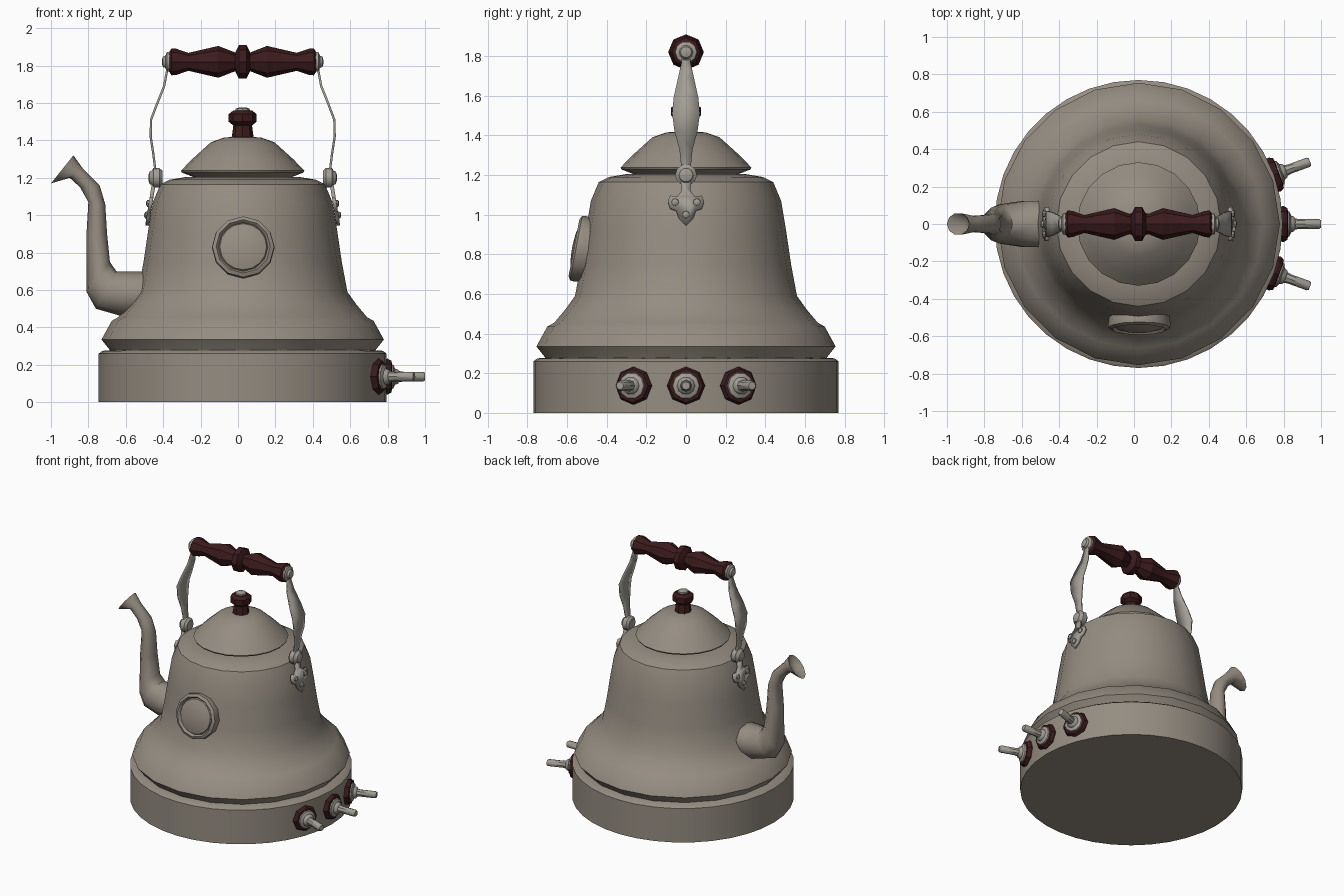
import bpy, bmesh
from math import cos, sin, pi, radians
from mathutils import Matrix, Vector

cube = bpy.data.objects.get("Cube")
if cube:
    bpy.data.objects.remove(cube)


def material(name, rgb):
    m = bpy.data.materials.new(name)
    m.use_nodes = True
    m.diffuse_color = (*rgb, 1)
    m.node_tree.nodes["Principled BSDF"].inputs["Base Color"].default_value = (*rgb, 1)
    return m


ENAMEL = material("warm grey enamel", (0.30, 0.265, 0.22))
STEEL = material("pale steel", (0.36, 0.34, 0.30))
WOOD = material("dark red wood", (0.045, 0.011, 0.012))
CX = 0.025  # axis of the pot


def finish(name, bm, mat, matrix=Matrix(), thickness=0, sharp=40):
    bmesh.ops.remove_doubles(bm, verts=bm.verts, dist=0.0001)
    bmesh.ops.recalc_face_normals(bm, faces=bm.faces)
    bm.transform(matrix)
    me = bpy.data.meshes.new(name)
    bm.to_mesh(me)
    bm.free()
    me.materials.append(mat)
    me.shade_smooth()
    me.set_sharp_from_angle(angle=radians(sharp))
    ob = bpy.data.objects.new(name, me)
    bpy.context.scene.collection.objects.link(ob)
    if thickness:
        mod = ob.modifiers.new("thickness", "SOLIDIFY")
        mod.thickness, mod.offset = thickness, 0
    return ob


def loft(name, rings, mat, matrix=Matrix(), sharp=40):
    """Skin closed rings of points and cap both ends."""
    bm = bmesh.new()
    loops = [[bm.verts.new(p) for p in ring] for ring in rings]
    n = len(loops[0])
    for a, b in zip(loops, loops[1:]):
        for i in range(n):
            j = (i + 1) % n
            bm.faces.new((a[i], a[j], b[j], b[i]))
    bm.faces.new(loops[0][::-1])
    bm.faces.new(loops[-1])
    return finish(name, bm, mat, matrix, sharp=sharp)


def lathe(name, profile, mat, sides, matrix=Matrix(), sharp=40):
    """Turn (radius, height) pairs about the local z axis."""
    rings = [[(r * cos(2 * pi * i / sides), r * sin(2 * pi * i / sides), h)
              for i in range(sides)] for r, h in profile]
    return loft(name, rings, mat, matrix, sharp)


def aimed(position, direction):
    turn = Vector(direction).to_track_quat("Z", "Y").to_matrix().to_4x4()
    return Matrix.Translation(position) @ turn


axis = Matrix.Translation((CX, 0, 0))

# Pot with base, bulging ring and sloping wall
lathe("base", [(0.77, 0), (0.77, 0.26), (0.75, 0.275), (0.68, 0.28)], ENAMEL, 36, axis)
lathe("body", [(0.70, 0.26), (0.715, 0.285), (0.755, 0.335), (0.70, 0.435), (0.665, 0.455),
               (0.61, 0.52), (0.56, 0.59), (0.53, 0.75), (0.505, 0.92), (0.48, 1.07),
               (0.44, 1.165), (0.39, 1.19), (0.30, 1.205), (0.24, 1.205)], ENAMEL, 20, axis)

# Lid and its finial
lathe("lid", [(0.24, 1.195), (0.325, 1.228), (0.33, 1.238), (0.27, 1.30), (0.17, 1.39),
              (0.10, 1.415), (0.03, 1.42)], ENAMEL, 20, axis)
lathe("lid_knob", [(0.06, 1.41), (0.055, 1.44), (0.05, 1.48), (0.075, 1.50), (0.075, 1.54),
                   (0.05, 1.56)], WOOD, 8, axis, 30)
lathe("lid_knob_cap", [(0.04, 1.555), (0.037, 1.57), (0.015, 1.577)], STEEL, 8, axis)

# Spout: each ring runs between an outer and an inner outline point, with a half width
spout = [((-0.48, 0.46), (-0.46, 0.70), 0.13), ((-0.62, 0.46), (-0.55, 0.70), 0.13),
         ((-0.76, 0.50), (-0.65, 0.70), 0.11), ((-0.81, 0.59), (-0.685, 0.75), 0.09),
         ((-0.81, 0.90), (-0.70, 0.90), 0.07), ((-0.80, 1.07), (-0.71, 1.06), 0.058),
         ((-0.845, 1.15), (-0.74, 1.16), 0.05), ((-0.90, 1.20), (-0.83, 1.25), 0.045),
         ((-1.0, 1.17), (-0.88, 1.32), 0.06), ((-0.93, 1.21), (-0.885, 1.26), 0.03)]
rings = []
for outer, inner, w in spout:
    a, b = Vector((outer[0], 0, outer[1])), Vector((inner[0], 0, inner[1]))
    rings.append([(a + b) / 2 + (a - b) / 2 * cos(i * pi / 5) + Vector((0, w * sin(i * pi / 5), 0))
                  for i in range(10)])
loft("spout", rings, ENAMEL, sharp=50)

# Turned wooden grip
half = [(0.09, 0.02), (0.05, 0.04), (0.085, 0.13), (0.048, 0.29), (0.07, 0.355),
        (0.072, 0.38), (0.05, 0.395)]
grip = [(r, -t) for r, t in reversed(half)] + half
lathe("handle_grip", grip, WOOD, 8, aimed((CX, 0, 1.82), (1, 0, 0)), 30)

# Handle straps, pivots and riveted brackets on both sides
strap = [(0.40, 1.84, 0.03), (0.405, 1.77, 0.022), (0.42, 1.69, 0.04), (0.46, 1.59, 0.062),
         (0.49, 1.51, 0.07), (0.492, 1.42, 0.058), (0.478, 1.33, 0.033), (0.468, 1.25, 0.025),
         (0.468, 1.18, 0.03)]
trefoil = [(0.028, 1.19), (0.022, 1.12), (0.045, 1.09), (0.08, 1.095), (0.092, 1.065),
           (0.08, 1.03), (0.05, 1.02), (0.035, 0.98), (0, 0.945)]
outline = trefoil + [(-y, z) for y, z in trefoil[-2::-1]]


def bracket_reach(z):
    return 0.472 + (1.19 - z) * 0.16


for side, s in (("left", 1), ("right", -1)):
    bm = bmesh.new()
    rows = [[bm.verts.new((CX + s * d, y, z)) for y in (-w, w)] for d, z, w in strap]
    for a, b in zip(rows, rows[1:]):
        bm.faces.new((a[0], a[1], b[1], b[0]))
    finish(side + "_strap", bm, STEEL, thickness=0.012)

    bm = bmesh.new()
    bm.faces.new([bm.verts.new((CX + s * bracket_reach(z), y, z)) for y, z in outline])
    finish(side + "_bracket", bm, STEEL, thickness=0.02)

    out = (s, 0, 0)
    lathe(side + "_pivot", [(0.04, -0.04), (0.055, -0.025), (0.055, 0.008), (0.04, 0.016),
                            (0.035, 0.028), (0.015, 0.034)],
          STEEL, 10, aimed((CX + s * 0.47, 0, 1.2), out))
    lathe(side + "_grip_cap", [(0.055, -0.012), (0.055, 0.01), (0.035, 0.018), (0.028, 0.032),
                               (0.01, 0.037)],
          STEEL, 10, aimed((CX + s * 0.395, 0, 1.82), out))
    for i, (y, z) in enumerate([(-0.055, 1.063), (0.055, 1.063), (0, 1.0)]):
        lathe(f"{side}_rivet_{i + 1}", [(0.02, 0), (0.018, 0.018), (0.008, 0.024)], STEEL, 8,
              aimed((CX + s * bracket_reach(z), y, z), out))

# Domed round gauge leaning with the front wall
gauge = aimed((0.028, -0.52, 0.825), (0, -1, 0.19))
lathe("gauge_rim", [(0.155, -0.06), (0.168, 0.015), (0.165, 0.035), (0.145, 0.046),
                    (0.135, 0.035), (0.13, 0.02)], ENAMEL, 12, gauge, 30)
lathe("gauge_dome", [(0.135, 0.02), (0.125, 0.036), (0.08, 0.05), (0.02, 0.055)],
      ENAMEL, 16, gauge)

# Three control taps fanned around the left side of the base
for name, degrees in (("front", -20), ("middle", 0), ("back", 20)):
    a = radians(degrees)
    ray = Vector((cos(a), sin(a), 0))
    place = aimed(Vector((CX, 0, 0.137)) + ray * 0.77, ray)
    lathe(name + "_tap_collar", [(0.08, -0.06), (0.092, -0.03), (0.096, 0.005), (0.085, 0.025),
                                 (0.07, 0.028)], WOOD, 8, place, 30)
    lathe(name + "_tap_hub", [(0.072, 0.02), (0.066, 0.036), (0.045, 0.045), (0.04, 0.06),
                              (0.025, 0.07)], STEEL, 10, place)
    lathe(name + "_tap_lever", [(0.036, 0.03), (0.026, 0.09), (0.026, 0.195), (0.02, 0.205)],
          STEEL, 8, place)
